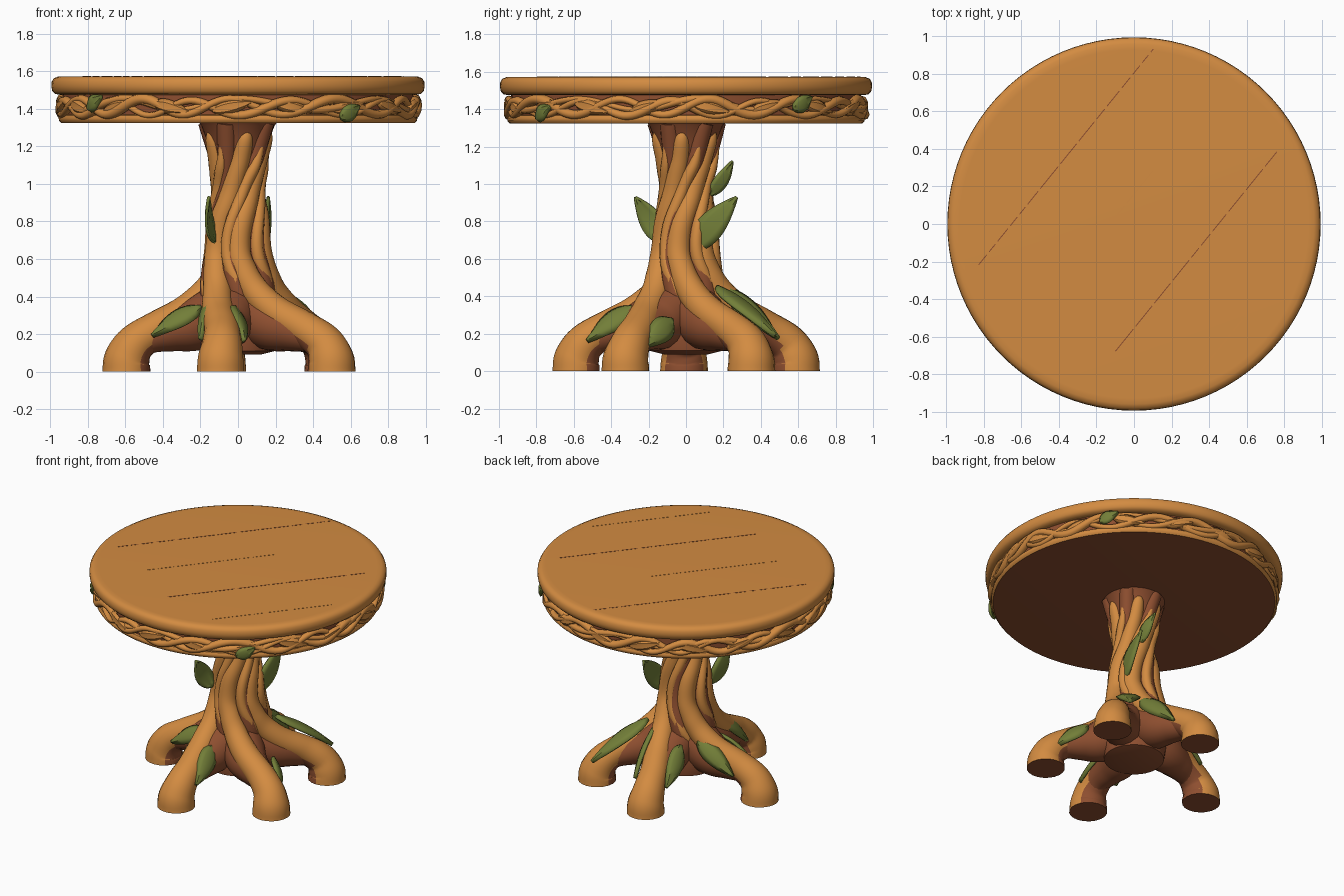
import bpy, bmesh, math, random
from mathutils import Vector

if "Cube" in bpy.data.objects:
    bpy.data.objects.remove(bpy.data.objects["Cube"])
random.seed(4)


def material(name, rgb):
    m = bpy.data.materials.new(name)
    m.diffuse_color = (*rgb, 1)
    m.use_nodes = True
    m.node_tree.nodes["Principled BSDF"].inputs["Base Color"].default_value = m.diffuse_color
    return m


ORANGE = material("honey wood", (0.65, 0.26, 0.053))
BROWN = material("dark bark", (0.27, 0.077, 0.029))
GREEN = material("leaf green", (0.17, 0.21, 0.04))


def finish(bm, name, mats, rule=None, angle=40):
    bmesh.ops.recalc_face_normals(bm, faces=bm.faces)
    bm.normal_update()
    if rule:
        for f in bm.faces:
            f.material_index = rule(f)
    me = bpy.data.meshes.new(name)
    bm.to_mesh(me)
    bm.free()
    for m in mats:
        me.materials.append(m)
    ob = bpy.data.objects.new(name, me)
    bpy.context.collection.objects.link(ob)
    bpy.ops.object.select_all(action='DESELECT')
    ob.select_set(True)
    bpy.context.view_layer.objects.active = ob
    bpy.ops.object.shade_smooth_by_angle(angle=math.radians(angle))
    return ob


def polar(r, deg, z):
    a = math.radians(deg)
    return Vector((r * math.cos(a), r * math.sin(a), z))


def skin(bm, rings, closed=False, caps=True):
    rows = [[bm.verts.new(p) for p in ring] for ring in rings]
    n = len(rows[0])
    for i in range(len(rows) if closed else len(rows) - 1):
        a, b = rows[i], rows[(i + 1) % len(rows)]
        for j in range(n):
            bm.faces.new((a[j], a[(j + 1) % n], b[(j + 1) % n], b[j]))
    if caps and not closed:
        bm.faces.new(rows[0])
        bm.faces.new(rows[-1])


def lathe(name, profile, mats, rule=None, n=96):
    bm = bmesh.new()
    skin(bm, [[polar(r, 360 * j / n, z) for j in range(n)] for r, z in profile])
    return finish(bm, name, mats, rule)


def smooth_path(pts, steps=6):
    # Catmull-Rom through (r, angle, z, radius)
    P = [Vector(p) for p in pts]
    P = [2 * P[0] - P[1]] + P + [2 * P[-1] - P[-2]]
    out = []
    for i in range(1, len(P) - 2):
        a, b, c, d = P[i - 1:i + 3]
        for k in range(steps):
            t = k / steps
            out.append(0.5 * (2 * b + (c - a) * t + (2 * a - 5 * b + 4 * c - d) * t * t
                              + (3 * b - a - 3 * c + d) * t ** 3))
    return out + [P[-2]]


def tube(name, path, mats, rule=None, closed=False, sides=14, flat=1.0):
    pts = [polar(*p[:3]) for p in path]
    n, rings = len(pts), []
    for i, p in enumerate(pts):
        nxt = pts[(i + 1) % n] if closed else pts[min(i + 1, n - 1)]
        prv = pts[i - 1] if closed else pts[max(i - 1, 0)]
        t = (nxt - prv).normalized()
        ref = polar(1, path[i][1] + (0 if closed else 90), 0)
        u = (ref - t * ref.dot(t)).normalized()
        v = t.cross(u)
        ring = []
        for j in range(sides):
            a = 2 * math.pi * j / sides
            q = p + (u * math.cos(a) * flat + v * math.sin(a)) * path[i][3]
            q.z = max(q.z, 0)
            ring.append(q)
        rings.append(ring)
    if not closed and path[0][2] < 0.01:
        for q in rings[0]:
            q.z = 0
    bm = bmesh.new()
    skin(bm, rings, closed)
    return finish(bm, name, mats, rule, 60)


def leaf(name, base, tip, normal, width, mat, bulge=0.02, bend=0.015):
    base, tip, nrm = Vector(base), Vector(tip), Vector(normal)
    axis = (tip - base).normalized()
    nrm = (nrm - axis * nrm.dot(axis)).normalized()
    side = axis.cross(nrm)
    bm, rows = bmesh.new(), []
    for i in range(13):
        t = i / 12
        w = width * (math.sin(math.pi * t ** 0.75) ** 0.85 if 0 < t < 1 else 0.03)
        rows.append([bm.verts.new(base.lerp(tip, t) + side * s * w
                    + nrm * (bend * math.sin(math.pi * t) - bulge * s * s - (0.006 if s == 0 else 0)))
                    for s in (-1, -0.5, 0, 0.5, 1)])
    for a, b in zip(rows, rows[1:]):
        for j in range(4):
            bm.faces.new((a[j], a[j + 1], b[j + 1], b[j]))
    ob = finish(bm, name, [mat])
    mod = ob.modifiers.new("thickness", 'SOLIDIFY')
    mod.thickness, mod.offset = 0.014, 0
    return ob


# Table top with rounded edge
lathe("table_top", [(0.95, 1.475), (0.975, 1.48), (0.99, 1.495), (0.995, 1.52), (0.993, 1.545),
                    (0.982, 1.563), (0.96, 1.572), (0.93, 1.573)], [ORANGE])

# Plank seams: two broken dark lines, two faint raised ones
d, nrm = Vector((0.629, 0.777, 0)), Vector((0.777, -0.629, 0))
for k, (off, t0, t1, mat) in enumerate([(-0.507, -0.69, 0.79, BROWN), (0.35, -0.59, 0.78, BROWN),
                                        (-0.1, -0.6, 0.3, ORANGE), (0.77, -0.4, 0.45, ORANGE)]):
    bm, t = bmesh.new(), t0
    while t < t1:
        e = min(t + random.uniform(0.04, 0.16), t1)
        lo, hi, w = nrm * off + d * t, nrm * off + d * e, nrm * 0.0025
        skin(bm, [[p + Vector((0, 0, z)) for p in (lo - w, lo + w, hi + w, hi - w)] for z in (1.572, 1.5745)])
        t = e + 0.02
    finish(bm, f"plank_seam_{k}", [mat])

# Apron: dark recessed band and underside, orange lower lip
lathe("apron_band", [(0.9, 1.325), (0.935, 1.33), (0.935, 1.48), (0.9, 1.482)], [BROWN])
lathe("apron_lip", [(0.932, 1.324), (0.943, 1.325), (0.955, 1.338), (0.956, 1.352), (0.948, 1.366), (0.93, 1.372)],
      [ORANGE, BROWN], lambda f: 1 if f.normal.z < -0.8 else 0)

# Carved vines winding round the apron
for k, (z0, amp, waves, ph, rad) in enumerate([(1.412, 0.042, 11, 0, 0.024), (1.405, 0.04, 11, 2.6, 0.021),
                                               (1.425, 0.03, 8, 1.0, 0.018)]):
    path = []
    for i in range(288):
        a = 2 * math.pi * i / 288
        path.append((0.945 + 0.006 * math.cos(waves * a + ph), i * 1.25,
                     z0 + amp * math.sin(waves * a + ph + 0.5 * math.sin(3 * a)),
                     rad * (1 + 0.2 * math.sin(5 * a + ph))))
    tube(f"apron_vine_{k}", path, [ORANGE], closed=True, sides=8, flat=1.2)

# Carved leaves on the apron, three of them green
for k in range(18):
    a = 8 + k * 20
    up = 1 if k % 2 else -1
    leaf(f"apron_leaf_{k}", polar(0.962, a - 6, 1.41 - 0.02 * up), polar(0.965, a + 6, 1.41 + 0.025 * up),
         polar(1, a, 0), 0.036, ORANGE, 0.018, 0.014)
for k, (a, z) in enumerate([(40, 1.43), (308, 1.38), (218, 1.43)]):
    leaf(f"apron_green_leaf_{k}", polar(0.975, a - 3.5, z - 0.028), polar(0.978, a + 3.5, z + 0.035),
         polar(1, a, 0), 0.042, GREEN, 0.015, 0.014)

# Trunk core
lathe("trunk_core", [(0.12, 0.09), (0.2, 0.11), (0.215, 0.2), (0.19, 0.3), (0.155, 0.45), (0.13, 0.65), (0.115, 0.85),
                     (0.108, 0.97), (0.125, 1.1), (0.16, 1.22), (0.195, 1.31), (0.21, 1.33)], [BROWN], n=40)

# Five twisting roots: orange strand, dark arch under each, dark ridge between
ROOT = [(0.595, 0, 0, 0.128), (0.59, 0, 0.07, 0.122), (0.54, 0, 0.155, 0.105), (0.42, -3, 0.235, 0.094),
        (0.29, -12, 0.315, 0.088), (0.19, -26, 0.42, 0.078), (0.145, -42, 0.52, 0.072), (0.122, -56, 0.64, 0.066),
        (0.11, -48, 0.79, 0.062), (0.09, -14, 0.96, 0.056), (0.11, 14, 1.12, 0.052), (0.145, 24, 1.24, 0.042),
        (0.16, 26, 1.3, 0.015)]
ARCH = [(0.56, 0, 0.12, 0.07), (0.47, 0, 0.18, 0.085), (0.36, -3, 0.215, 0.11),
        (0.23, -8, 0.25, 0.14), (0.1, -10, 0.32, 0.15)]
RIDGE = [(0.13, -10, 0.3, 0.07), (0.14, -28, 0.46, 0.065), (0.12, -42, 0.65, 0.055), (0.11, -34, 0.82, 0.05),
         (0.085, 0, 0.98, 0.048), (0.115, 22, 1.14, 0.05), (0.16, 32, 1.33, 0.058)]
THIN = [(0.17, 2, 0.36, 0.03), (0.165, -20, 0.46, 0.04), (0.15, -44, 0.62, 0.036), (0.14, -40, 0.78, 0.033),
        (0.115, -8, 0.97, 0.034), (0.14, 18, 1.1, 0.03), (0.165, 26, 1.2, 0.015)]


def root_rule(f):
    c = f.calc_center_median()
    inward = -f.normal.dot(Vector((c.x, c.y, 0)).normalized())
    low = c.z < 0.3 and (inward > 0.55 or f.normal.z < -0.35)
    return 1 if low else 0


def turned(pts, a):
    return smooth_path([(r, t + a, z, w) for r, t, z, w in pts])


for name, a in [("left", 181), ("front", 261), ("front_right", 327), ("back_right", 36), ("back", 98)]:
    tube(f"{name}_root", turned(ROOT, a), [ORANGE, BROWN], root_rule, sides=20)
    tube(f"{name}_root_arch", turned(ARCH, a), [BROWN], sides=16)
    tube(f"{name}_bark_ridge", turned(RIDGE, a + 36), [BROWN])
    tube(f"{name}_thin_strand", turned(THIN, a + 32), [ORANGE], sides=10)

# Leaves on roots and trunk: base, tip, facing direction, half width
LEAVES = [((.2, .17, .46), (.44, .48, .2), (.35, .45, .8), .08),
          ((-.01, -.27, .35), (.04, -.53, .17), (.8, -.2, .55), .065),
          ((.35, -.07, .28), (.5, -.21, .14), (.6, .6, .5), .065),
          ((-.2, -.11, .35), (-.46, -.13, .2), (-.1, -.75, .65), .06),
          ((-.14, -.2, .43), (-.21, -.43, .18), (-.8, -.3, .45), .055),
          ((-.14, .25, .38), (-.2, .5, .18), (-.8, .2, .55), .06),
          ((.12, .2, .45), (.08, .5, .18), (.8, .2, .55), .06),
          ((-.2, .15, .4), (-.48, .14, .2), (-.2, .75, .6), .06),
          ((.13, .03, .65), (.165, .27, .93), (1, -.2, 0), .075),
          ((-.13, -.12, .69), (-.16, -.27, .93), (-1, .2, .1), .065),
          ((.05, .13, .94), (.03, .25, 1.12), (.9, .3, -.2), .04)]
for k, (b, t, n, w) in enumerate(LEAVES):
    leaf(f"green_leaf_{k}", b, t, n, w, GREEN, 0.025 if k < 8 else 0.01, 0.02)
